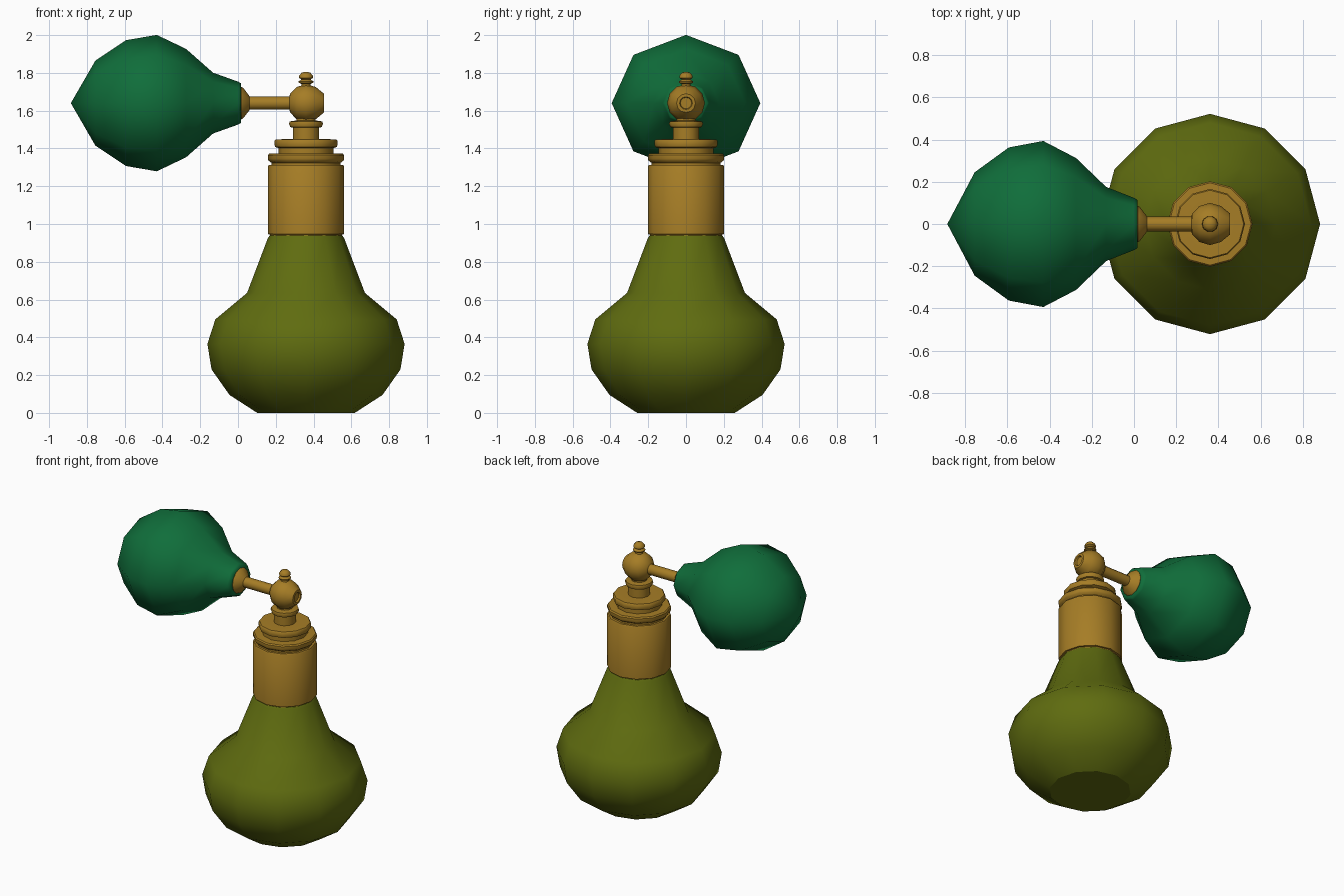
import bpy, bmesh, math

AX = 0.36      # x of the bottle axis
AZ = 1.64      # height of the pipe and bulb axis


def material(name, rgb):
    m = bpy.data.materials.new(name)
    m.diffuse_color = (*rgb, 1)
    return m


olive = material("olive glass", (0.115, 0.15, 0.005))
brass = material("brass", (0.38, 0.205, 0.019))
green = material("green rubber", (0.005, 0.155, 0.043))


def lathe(name, profile, sides, mat, along_x=False, angle=40, ysc=1.0):
    """Revolve (radius, position) points about the bottle axis or the pipe axis."""
    bm = bmesh.new()

    def place(r, t, a):
        if along_x:
            return (t, r * math.sin(a) * ysc, AZ + r * math.cos(a))
        return (AX + r * math.cos(a), r * math.sin(a), t)

    rings = []
    for r, t in profile:
        n = 1 if r == 0 else sides
        rings.append([bm.verts.new(place(r, t, 2 * math.pi * i / sides)) for i in range(n)])
    for a, b in zip(rings, rings[1:]):
        for i in range(sides):
            j = (i + 1) % sides
            if len(a) == 1:
                bm.faces.new((a[0], b[j], b[i]))
            elif len(b) == 1:
                bm.faces.new((a[i], a[j], b[0]))
            else:
                bm.faces.new((a[i], a[j], b[j], b[i]))
    for f in bm.faces:
        f.smooth = True
    # flat end caps
    for ring in (rings[0], rings[-1]):
        if len(ring) > 1:
            bm.faces.new(ring)
    bmesh.ops.recalc_face_normals(bm, faces=bm.faces)
    for e in bm.edges:
        e.smooth = e.calc_face_angle(0) < math.radians(angle)
    me = bpy.data.meshes.new(name)
    bm.to_mesh(me)
    bm.free()
    me.materials.append(mat)
    ob = bpy.data.objects.new(name, me)
    bpy.context.collection.objects.link(ob)
    return ob


# Glass flask
lathe("flask", [(0.258, 0), (0.405, 0.095), (0.50, 0.23), (0.522, 0.365), (0.48, 0.495),
                (0.312, 0.635), (0.202, 0.925), (0.193, 0.938)], 12, olive)

# Collar with stepped rings
lathe("collar", [(0.19, 0.935), (0.19, 0.945), (0.202, 0.946), (0.202, 1.305), (0.197, 1.312),
                 (0.183, 1.313), (0.183, 1.324), (0.198, 1.335), (0.202, 1.345), (0.202, 1.364),
                 (0.195, 1.372), (0.145, 1.374), (0.145, 1.402), (0.163, 1.408), (0.166, 1.418),
                 (0.166, 1.44), (0.16, 1.448), (0.115, 1.449)], 12, brass)

# Neck carrying the spray head
lathe("neck", [(0.07, 1.445), (0.07, 1.51), (0.083, 1.513), (0.09, 1.53), (0.086, 1.543),
               (0.05, 1.548), (0.05, 1.58)], 12, brass)

# Spray head: ball with a recessed nozzle hole
lathe("spray_head", [(0, 0.262), (0.05, 0.276), (0.085, 0.31), (0.1, 0.36), (0.085, 0.412),
                     (0.05, 0.455), (0.034, 0.456), (0.03, 0.445), (0, 0.445)], 12, brass,
      along_x=True)

# Finial on the ball
lathe("finial", [(0.026, 1.725), (0.024, 1.742), (0.038, 1.747), (0.04, 1.755), (0.024, 1.765),
                 (0.037, 1.774), (0.036, 1.786), (0.022, 1.802), (0, 1.806)], 10, brass)

# Pipe with a flared seat for the bulb
lathe("pipe", [(0.078, 0.0), (0.086, 0.018), (0.08, 0.028), (0.045, 0.055), (0.035, 0.062),
               (0.035, 0.3)], 12, brass, along_x=True)

# Rubber squeeze bulb
lathe("bulb", [(0, -0.885), (0.225, -0.755), (0.333, -0.593), (0.361, -0.43), (0.287, -0.275),
               (0.161, -0.132), (0.113, 0.002), (0.105, 0.016), (0.07, 0.016)], 8, green,
      along_x=True, angle=65, ysc=1.09)
